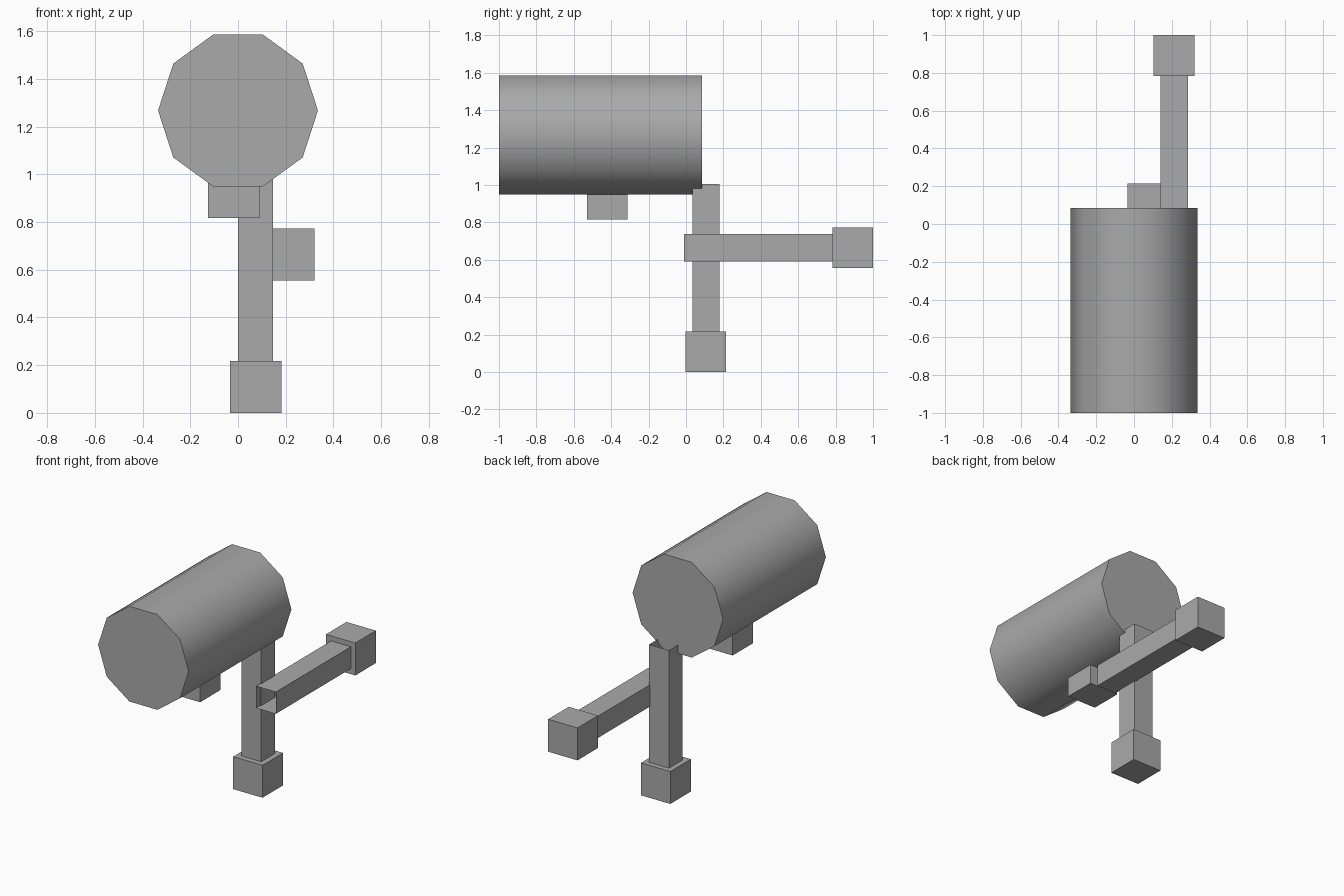
import bpy, bmesh, math
from mathutils import Matrix, Vector

cube = bpy.data.objects.get("Cube")
if cube:
    bpy.data.objects.remove(cube, do_unlink=True)

grey = bpy.data.materials.new("plain grey")
grey.use_nodes = True
colour = (0.4, 0.4, 0.4, 1)
grey.diffuse_color = colour
grey.node_tree.nodes["Principled BSDF"].inputs["Base Color"].default_value = colour


def finish(name, bm):
    mesh = bpy.data.meshes.new(name)
    bm.to_mesh(mesh)
    bm.free()
    mesh.materials.append(grey)
    obj = bpy.data.objects.new(name, mesh)
    bpy.context.collection.objects.link(obj)
    return obj


def box(name, low, high, open_axis=None):
    """Box between two corners; open_axis removes both end faces on that axis."""
    low, high = Vector(low), Vector(high)
    bm = bmesh.new()
    bmesh.ops.create_cube(bm, size=1)
    if open_axis is not None:
        ends = [f for f in bm.faces if abs(f.normal[open_axis]) > 0.9]
        bmesh.ops.delete(bm, geom=ends, context="FACES_ONLY")
    bmesh.ops.scale(bm, vec=high - low, verts=bm.verts)
    bmesh.ops.translate(bm, vec=(low + high) / 2, verts=bm.verts)
    return finish(name, bm)


# Ten-sided drum lying along y, smooth round its side with sharp flat caps
bm = bmesh.new()
bmesh.ops.create_cone(bm, cap_ends=True, segments=10, radius1=0.335,
                      radius2=0.335, depth=1.086)
for v in bm.verts:
    v.co.z *= -1
    v.co.y *= -1
turn = Matrix.Rotation(math.pi / 2, 4, "X") @ Matrix.Rotation(math.pi / 2, 4, "Z")
bmesh.ops.transform(bm, matrix=turn, verts=bm.verts)
if not any(abs(v.co.x) > 0.334 for v in bm.verts):
    bmesh.ops.rotate(bm, matrix=Matrix.Rotation(math.pi / 10, 3, "Y"), verts=bm.verts)
bmesh.ops.translate(bm, vec=(0, -0.457, 1.267), verts=bm.verts)
bmesh.ops.recalc_face_normals(bm, faces=bm.faces)
for face in bm.faces:
    face.smooth = len(face.verts) == 4
for edge in bm.edges:
    edge.smooth = all(len(f.verts) == 4 for f in edge.link_faces)
finish("drum", bm)

# Open-ended square tubes
box("post", (0, 0.035, 0.11), (0.147, 0.18, 1.005), open_axis=2)
box("side_bar", (0.14, -0.01, 0.592), (0.287, 0.89, 0.738), open_axis=1)

# Solid blocks
size = Vector((0.217, 0.217, 0.217))
for name, corner in (("foot_block", (-0.034, -0.002, 0)),
                     ("bar_end_block", (0.103, 0.783, 0.555)),
                     ("drum_block", (-0.126, -0.53, 0.816))):
    box(name, corner, Vector(corner) + size)
